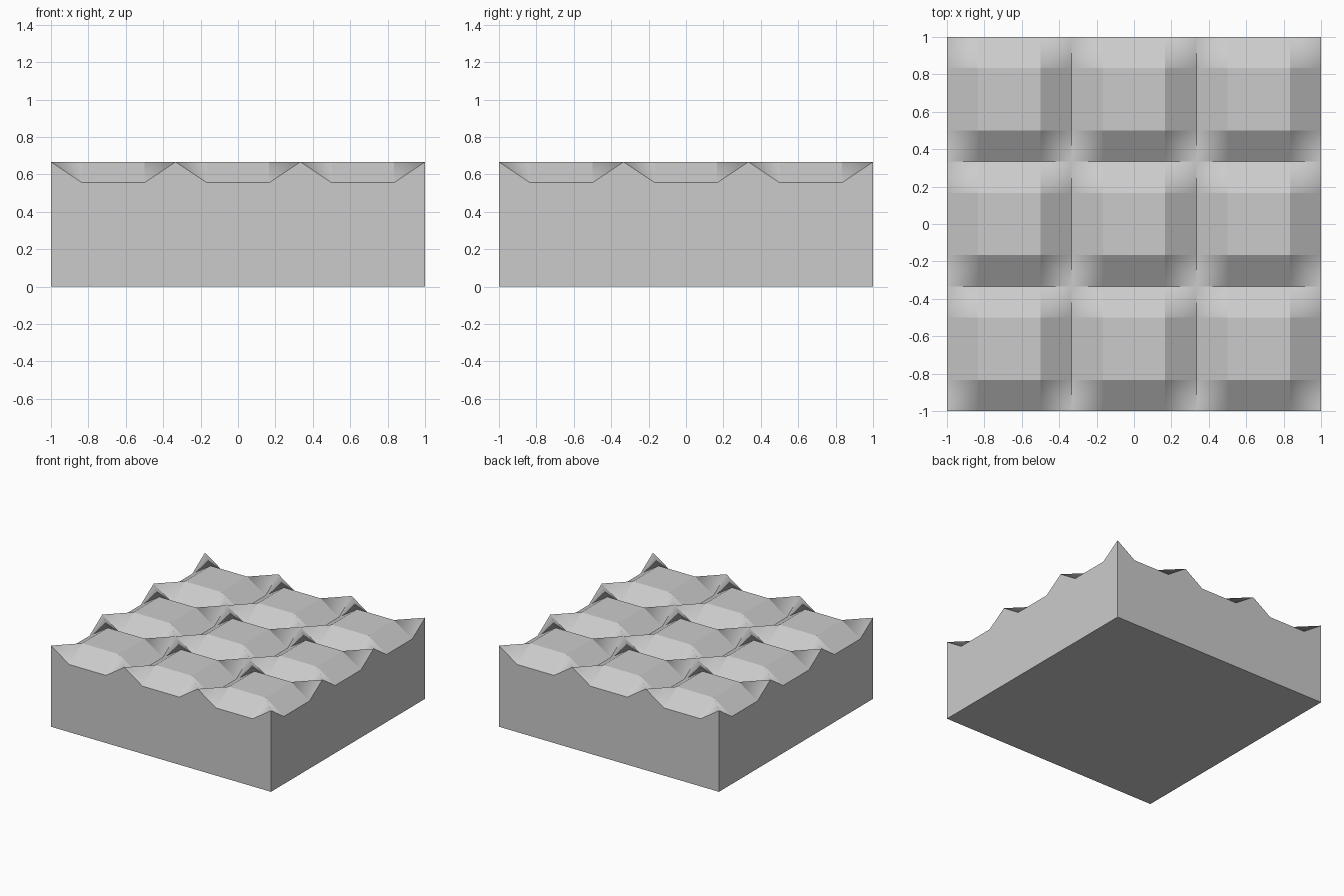
import bpy
from mathutils import Vector

if "Cube" in bpy.data.objects:
    bpy.data.objects.remove(bpy.data.objects["Cube"])

TILES = 3
HIGH, LOW = 2 / 3, 5 / 9
SIZE = 2 / TILES
SLOPE = (HIGH - LOW) / (SIZE / 4)

# Grid lines: tile border, inner start, inner end, next border ...
lines = [-1 + SIZE * (k + f) for k in range(TILES) for f in (0, 0.25, 0.75)] + [1]
n = len(lines)


def vid(i, j):
    return j * n + i


def height(i, j):
    # Tile corners and raised centres are high, border middles are low
    return HIGH if (i % 3 == 0) == (j % 3 == 0) else LOW


verts = [(x, y, height(i, j)) for j, y in enumerate(lines) for i, x in enumerate(lines)]
faces, normals = [], []


def add_face(ids, nors=None):
    faces.append(ids)
    if nors is None:
        a, b, c = (Vector(verts[k]) for k in ids[:3])
        nors = [(b - a).cross(c - a).normalized()] * len(ids)
    normals.extend(nors)


# Relief top: flat pads and slopes, corner cells folded along a ridge
for j in range(n - 1):
    for i in range(n - 1):
        ring = [(i, j), (i + 1, j), (i + 1, j + 1), (i, j + 1)]
        if i % 3 == 1 or j % 3 == 1:
            add_face([vid(*p) for p in ring])
            continue
        dx, dy = (i % 3 - 1) * SLOPE, (j % 3 - 1) * SLOPE   # outward from pad

        def soft(p):
            bx, by = p[0] % 3 == 0, p[1] % 3 == 0
            if bx and by:
                return Vector((0, 0, 1))
            return Vector((0 if by else dx, 0 if bx else dy, 1)).normalized()

        if i % 3 != j % 3:
            ring = ring[1:] + ring[:1]
        for tri in ((ring[0], ring[1], ring[2]), (ring[0], ring[2], ring[3])):
            add_face([vid(*p) for p in tri], [soft(p) for p in tri])

# Walls and underside
base = len(verts)
verts += [(-1, -1, 0), (1, -1, 0), (1, 1, 0), (-1, 1, 0)]
m = n - 1
rims = [[(k, 0) for k in range(n)], [(m, k) for k in range(n)],
        [(m - k, m) for k in range(n)], [(0, m - k) for k in range(n)]]
wall_normals = [(0, -1, 0), (1, 0, 0), (0, 1, 0), (-1, 0, 0)]
for s, rim in enumerate(rims):
    ids = [base + s, base + (s + 1) % 4] + [vid(*p) for p in reversed(rim)]
    add_face(ids, [Vector(wall_normals[s])] * len(ids))
add_face([base + 3, base + 2, base + 1, base])

mesh = bpy.data.meshes.new("relief_block")
mesh.from_pydata(verts, [], faces)
mesh.polygons.foreach_set("use_smooth", [True] * len(faces))
mesh.update()
mesh.normals_split_custom_set([tuple(v) for v in normals])
block = bpy.data.objects.new("relief_block", mesh)
bpy.context.collection.objects.link(block)
